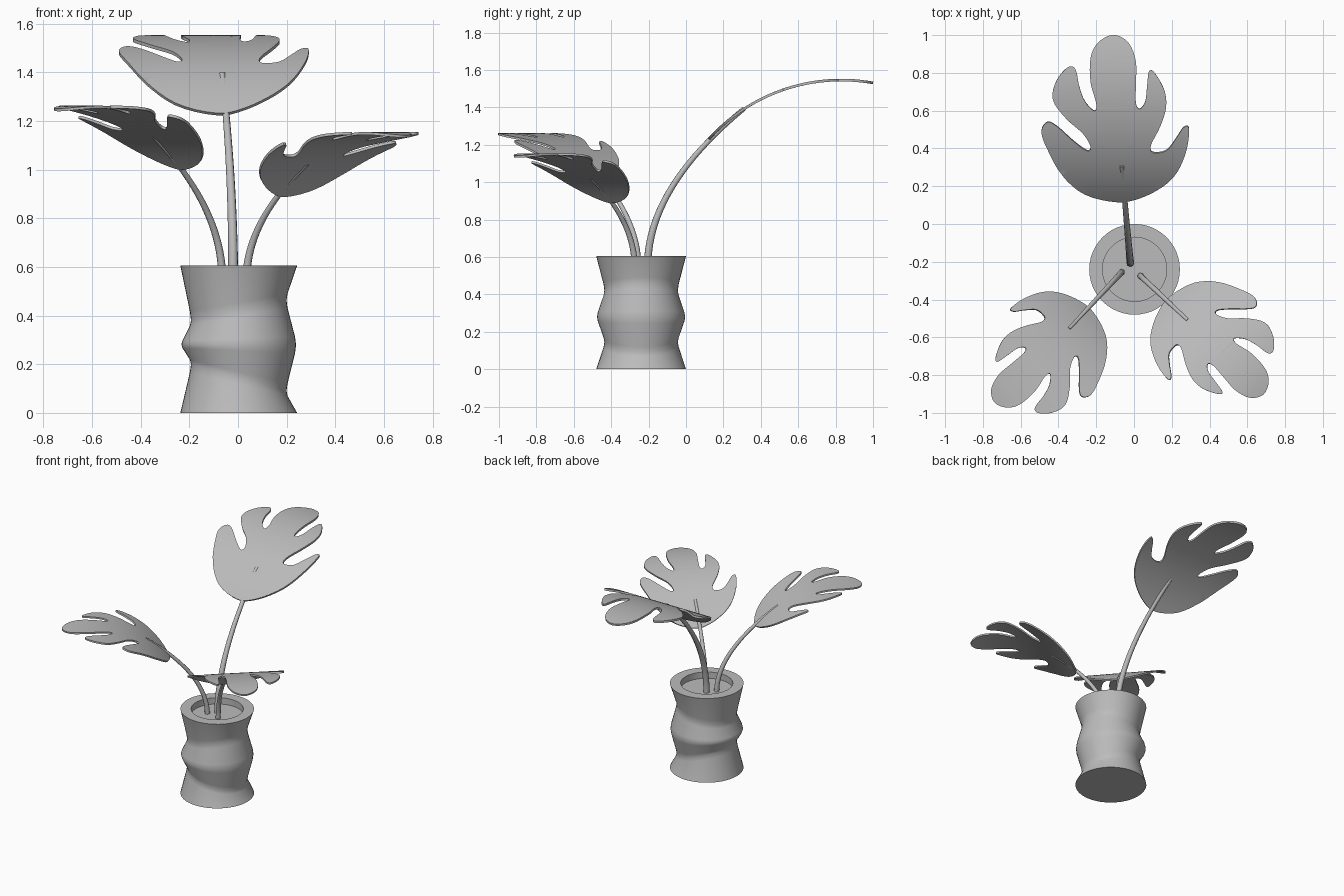
import bpy, bmesh, math
from mathutils import Vector

if "Cube" in bpy.data.objects:
    bpy.data.objects.remove(bpy.data.objects["Cube"])

grey = bpy.data.materials.new("plain_grey")
grey.use_nodes = True
GREY = (0.5, 0.5, 0.5, 1)
grey.diffuse_color = GREY
grey.node_tree.nodes["Principled BSDF"].inputs["Base Color"].default_value = GREY


def finish(obj, angle):
    """Colour the part and smooth it, keeping sharp rims."""
    obj.data.materials.clear()
    obj.data.materials.append(grey)
    bpy.ops.object.select_all(action='DESELECT')
    obj.select_set(True)
    bpy.context.view_layer.objects.active = obj
    bpy.ops.object.shade_smooth_by_angle(angle=math.radians(angle))


def add_mesh(name, bm):
    bmesh.ops.recalc_face_normals(bm, faces=bm.faces)
    mesh = bpy.data.meshes.new(name)
    bm.to_mesh(mesh)
    bm.free()
    obj = bpy.data.objects.new(name, mesh)
    bpy.context.collection.objects.link(obj)
    return obj


# Pot: waisted profile whose two pinches tilt around the axis
POT = Vector((0.003, -0.24, 0))
SIDES, WIDE, WAIST, INNER, HEIGHT, SOIL = 48, 0.24, 0.192, 0.17, 0.605, 0.56


def pot_profile(angle):
    tilt = math.cos(angle)
    corners = [Vector(p) for p in (
        (WIDE, 0), (WAIST, 0.145 - 0.06 * tilt), (WIDE, 0.28),
        (WAIST, 0.42 + 0.045 * tilt), (WIDE, HEIGHT))]
    points = [corners[0]]
    for before, here, after in zip(corners, corners[1:], corners[2:]):
        a, b = here.lerp(before, 0.18), here.lerp(after, 0.18)
        points += [a, (a + b + here * 2) / 4, b]
    return points + [corners[-1], Vector((INNER, HEIGHT)), Vector((INNER, SOIL))]


bm = bmesh.new()
columns = []
for i in range(SIDES):
    a = math.tau * i / SIDES
    columns.append([bm.verts.new(POT + Vector((r * math.cos(a), r * math.sin(a), z)))
                    for r, z in pot_profile(a)])
for left, right in zip(columns, columns[1:] + columns[:1]):
    for j in range(len(left) - 1):
        bm.faces.new((left[j], right[j], right[j + 1], left[j + 1]))
bm.faces.new([c[0] for c in columns])
bm.faces.new([c[-1] for c in columns])
finish(add_mesh("pot", bm), 50)

# Leaf outline seen from above, in hundredths, clockwise from the base
OUTLINE = [
    (-9, 12), (-26, 16), (-38, 26), (-46, 40), (-49, 49), (-46, 54), (-41, 52),
    (-32, 44), (-25, 39), (-23, 41), (-27, 48), (-36, 56), (-43, 66), (-41, 76),
    (-35, 83), (-31, 82), (-29, 73), (-26, 65), (-21, 60), (-20, 64), (-23, 75),
    (-23, 88), (-19, 96), (-11, 100), (-3, 96), (1, 86), (1, 74), (1, 64), (3, 61),
    (6, 65), (7, 74), (8, 81), (11, 80), (16, 71), (17, 62), (14, 52), (9, 42),
    (10, 38), (17, 39), (22, 45), (26, 51), (29, 51), (28, 40), (23, 28), (15, 20),
    (3, 14)]
ANCHOR = Vector((-0.065, 0.31, 1.393))
BEND, CREST = 0.952, Vector((0.83, 1.546))


def smooth_loop(points, steps=4):
    pts, n, out = [Vector(p) / 100 for p in points], len(points), []
    for i in range(n):
        p, q, r, s = (pts[(i + k) % n] for k in (-1, 0, 1, 2))
        for k in range(steps):
            t = k / steps
            out.append(q + (r - p) * t / 2 + (p * 2 - q * 5 + r * 4 - s) * t * t / 2
                       + (q * 3 - p - r * 3 + s) * t ** 3 / 2)
    return out


def add_leaf(name, anchor, scale, turn):
    bm = bmesh.new()
    bm.faces.new([bm.verts.new((p.x, p.y, 0)) for p in smooth_loop(OUTLINE)])
    bmesh.ops.triangulate(bm, faces=bm.faces)
    # Slice across the length so that the blade can arch
    for i in range(1, 25):
        bmesh.ops.bisect_plane(bm, geom=bm.verts[:] + bm.edges[:] + bm.faces[:],
                               plane_co=(0, 0.12 + i * 0.035, 0), plane_no=(0, 1, 0))
    c, s = math.cos(turn), math.sin(turn)
    for v in bm.verts:
        v.co.z = CREST.y - BEND + math.sqrt(BEND ** 2 - (v.co.y - CREST.x) ** 2)
        d = (v.co - ANCHOR) * scale
        v.co = anchor + Vector((d.x * c - d.y * s, d.x * s + d.y * c, d.z))
    obj = add_mesh(name, bm)
    if sum(p.normal.z for p in obj.data.polygons) < 0:
        obj.data.flip_normals()
    solid = obj.modifiers.new("thickness", 'SOLIDIFY')
    solid.thickness, solid.offset = 0.014 * scale, 0
    bpy.context.view_layer.objects.active = obj
    bpy.ops.object.modifier_apply(modifier=solid.name)
    finish(obj, 40)


def add_stem(name, foot, tip, scale):
    """A tapering tube that rises steeply and leans out towards the leaf."""
    curve = bpy.data.curves.new(name, 'CURVE')
    curve.dimensions, curve.bevel_depth = '3D', 0.021 * scale
    curve.bevel_resolution, curve.use_fill_caps = 3, True
    spline = curve.splines.new('POLY')
    steps = 20
    spline.points.add(steps)
    for i, point in enumerate(spline.points):
        h = i / steps
        xy = foot.lerp(tip, h * h)
        point.co = (xy.x, xy.y, foot.z + (tip.z - foot.z) * h, 1)
        point.radius = 1 - 0.4 * h
    obj = bpy.data.objects.new(name, curve)
    bpy.context.collection.objects.link(obj)
    bpy.ops.object.select_all(action='DESELECT')
    obj.select_set(True)
    bpy.context.view_layer.objects.active = obj
    bpy.ops.object.convert(target='MESH')
    finish(bpy.context.object, 50)


# Three plants: name, stem foot, leaf anchor, size, turn in degrees
for name, foot, anchor, scale, turn in (
        ("back", (-0.02, -0.205), ANCHOR, 1, 0),
        ("front_right", (-0.065, -0.255), (-0.345, -0.555, 1.135), 0.8, 131),
        ("front_left", (0.035, -0.275), (0.285, -0.51, 1.025), 0.81, -138)):
    anchor = Vector(anchor)
    add_stem(name + "_stem", Vector((*foot, SOIL - 0.01)), anchor, scale)
    add_leaf(name + "_leaf", anchor, scale, math.radians(turn))
